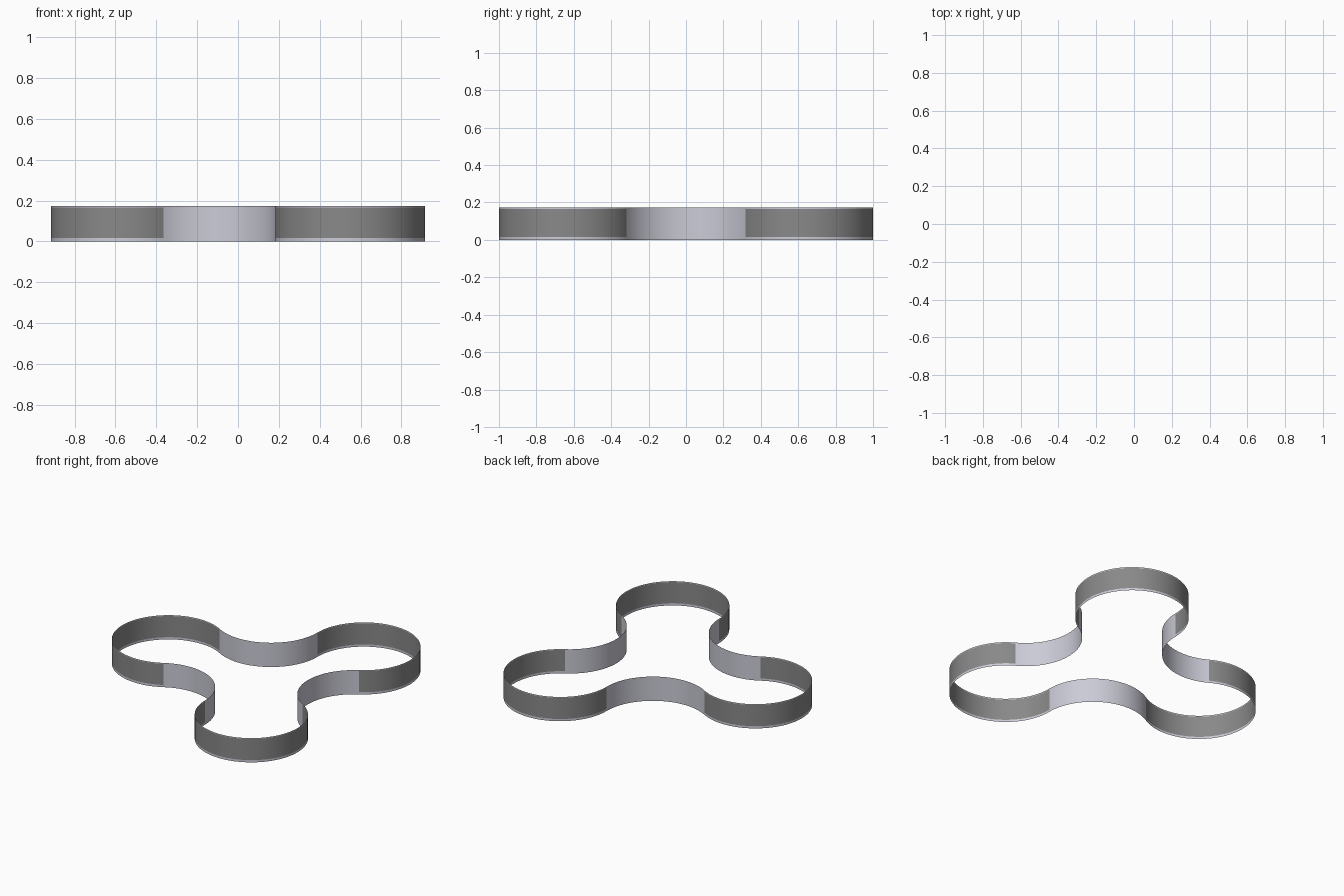
import bpy, bmesh
from math import radians, cos, sin, pi
from mathutils import Vector

if "Cube" in bpy.data.objects:
    bpy.data.objects.remove(bpy.data.objects["Cube"])

REACH = 2 / (2 * (0.5 + cos(radians(30))))   # hub centre to each lobe centre
RADIUS = REACH / 2                           # lobes and waists share one radius
HUB = Vector((REACH / 4, 0))
HEIGHTS = (0, 0.016, 0.166, 0.173)           # bottom trim, panel, top trim


def material(name, colour):
    mat = bpy.data.materials.new(name)
    mat.use_nodes = True
    mat.diffuse_color = (*colour, 1)
    mat.node_tree.nodes["Principled BSDF"].inputs["Base Color"].default_value = (*colour, 1)
    return mat


def arc(direction, start, sweep, steps):
    """Points of one arc whose centre lies REACH from the hub; end point left out."""
    centre = HUB + REACH * Vector((cos(direction), sin(direction)))
    angles = (direction + start + sweep * i / steps for i in range(steps))
    return [centre + RADIUS * Vector((cos(a), sin(a))) for a in angles]


# Outline: convex lobe then concave waist, three times around
outline, is_lobe = [], []
for k in range(3):
    lobe = arc(pi + k * 2 * pi / 3, -2 * pi / 3, 4 * pi / 3, 64)
    waist = arc(pi + k * 2 * pi / 3 + pi / 3, -2 * pi / 3 - pi / 3, 0, 1)
    direction = pi + k * 2 * pi / 3 + pi / 3
    waist = arc(direction, -2 * pi / 3, -2 * pi / 3, 32)
    outline += lobe + waist
    is_lobe += [True] * len(lobe) + [False] * len(waist)

# Thin upright band, with dark panels on the lobes between pale trims
bm = bmesh.new()
rings = [[bm.verts.new((p.x, p.y, z)) for p in outline] for z in HEIGHTS]
count = len(outline)
for level, (low, high) in enumerate(zip(rings, rings[1:])):
    for i in range(count):
        j = (i + 1) % count
        face = bm.faces.new((low[i], low[j], high[j], high[i]))
        face.smooth = True
        face.material_index = int(is_lobe[i] and level == 1)

mesh = bpy.data.meshes.new("three_lobed_band")
bm.to_mesh(mesh)
bm.free()
mesh.materials.append(material("pale_lavender", (0.60, 0.60, 0.68)))
mesh.materials.append(material("dark_grey", (0.25, 0.25, 0.25)))
band = bpy.data.objects.new("three_lobed_band", mesh)
bpy.context.collection.objects.link(band)
